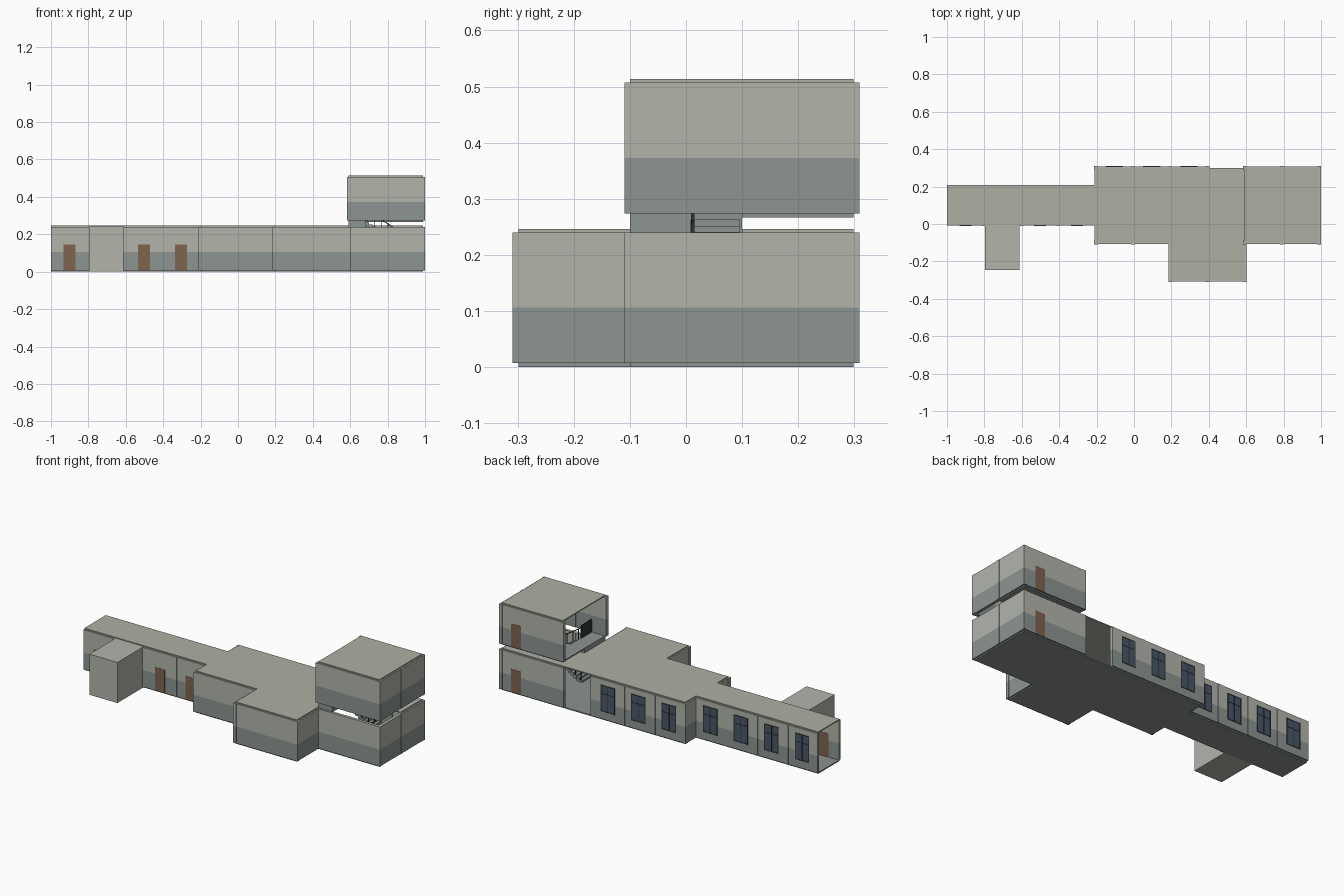
import bpy, bmesh, math
from mathutils import Vector

if "Cube" in bpy.data.objects:
    bpy.data.objects.remove(bpy.data.objects["Cube"])

T = 0.199                      # tile size
GX = [-1 + T * i for i in range(11)]
Y0, Y1, Y2, Y3 = (-1.5 * T, -0.5 * T, 0.5 * T, 1.5 * T)
LEVEL = 0.267                  # storey height
SLAB, WALL_TOP, SPLIT = 0.007, 0.240, 0.106
HALF, COL = 0.0085, 0.0105     # half thickness of walls and pillars


def material(name, rgb):
    m = bpy.data.materials.new(name)
    lin = [(c / 255 / 12.92) if c < 10 else ((c / 255 + 0.055) / 1.055) ** 2.4 for c in rgb]
    m.diffuse_color = (*lin, 1)
    m.use_nodes = True
    m.node_tree.nodes["Principled BSDF"].inputs["Base Color"].default_value = m.diffuse_color
    return m


LIGHT = material("pale plaster", (178, 181, 171))
DARK = material("grey green paint", (140, 149, 145))
ROOF = material("roof grey", (174, 176, 164))
FLOOR = material("floor grey", (140, 147, 144))
DOOR = material("door brown", (126, 99, 80))
GLASS = material("window blue", (72, 86, 104))
FRAME = material("frame dark", (50, 52, 56))


def add_box(bm, lo, hi):
    v = [bm.verts.new((x, y, z)) for z in (lo[2], hi[2])
         for x, y in ((lo[0], lo[1]), (hi[0], lo[1]), (hi[0], hi[1]), (lo[0], hi[1]))]
    for f in ((3, 2, 1, 0), (4, 5, 6, 7), (0, 1, 5, 4), (1, 2, 6, 5), (2, 3, 7, 6), (3, 0, 4, 7)):
        bm.faces.new([v[i] for i in f])


def make(name, boxes, mats, split=None):
    """Boxes joined in one object; faces below the split height get the second material."""
    bm = bmesh.new()
    for lo, hi in boxes:
        add_box(bm, lo, hi)
    if split is not None:
        bmesh.ops.bisect_plane(bm, geom=bm.verts[:] + bm.edges[:] + bm.faces[:],
                               plane_co=(0, 0, split), plane_no=(0, 0, 1))
        for f in bm.faces:
            f.material_index = int(f.calc_center_median().z < split)
    me = bpy.data.meshes.new(name)
    bm.to_mesh(me)
    bm.free()
    for m in mats:
        me.materials.append(m)
    ob = bpy.data.objects.new(name, me)
    bpy.context.collection.objects.link(ob)
    return ob


def x_run(y, i, j):
    """Wall panels along x from grid line i to j."""
    return [((GX[k], y), (GX[k + 1], y)) for k in range(i, j)]


def y_run(x, *ys):
    return [((x, a), (x, b)) for a, b in zip(ys, ys[1:])]


def walls(name, runs, base):
    panels, pillars = [], set()
    z0, z1 = base + SLAB, base + WALL_TOP
    for (ax, ay), (bx, by) in runs:
        along_x = ay == by
        px, py = (0, HALF) if along_x else (HALF, 0)
        panels.append(((ax - px, ay - py, z0), (bx + px, by + py, z1)))
        pillars |= {(round(ax, 4), round(ay, 4)), (round(bx, 4), round(by, 4))}
    make(name + "_walls", panels, (LIGHT, DARK), base + SPLIT)
    make(name + "_pillars", [((x - COL, y - COL, z0), (x + COL, y + COL, z1))
                             for x, y in sorted(pillars) if x > -0.99], (LIGHT, DARK), base + SPLIT)


def plates(xc, y, w, z0, z1, t):
    """Thin plates on both faces of a wall running along x."""
    out = []
    for s in (-1, 1):
        a, b = sorted((y + s * (HALF - 0.001), y + s * (HALF + t)))
        out.append(((xc - w / 2, a, z0), (xc + w / 2, b, z1)))
    return out


# walls of both storeys
CY0, CY1 = 0.0, T              # corridor sides
ground = (x_run(CY0, 0, 1) + x_run(CY0, 2, 4) + x_run(CY1, 0, 4)
          + y_run(GX[4], Y1, CY0) + y_run(GX[4], CY1, Y3)
          + x_run(Y1, 4, 6) + y_run(GX[6], Y0, Y1) + x_run(Y0, 6, 8) + y_run(GX[8], Y0, Y1)
          + x_run(Y1, 8, 10) + y_run(GX[10], Y1, Y2, Y3) + x_run(Y3, 8, 10) + x_run(Y3, 4, 7))
upper = x_run(Y1, 8, 10) + y_run(GX[10], Y1, Y2, Y3) + x_run(Y3, 8, 10)
walls("ground", ground, 0)
walls("upper", upper, LEVEL)

# floor and roof slabs as (x0, y0, x1, y1)
corridor = (GX[0], CY0, GX[4], CY1)
hall = (GX[4], Y1, GX[8], Y3)
front_room = (GX[6], Y0, GX[8], Y1)
tower = (GX[8], Y1, GX[10], Y3)
tower_back = (GX[8], Y2, GX[10], Y3)


def slabs(name, areas, z0, z1, mat):
    make(name, [((a, b, z0), (c, d, z1)) for a, b, c, d in areas], (mat,))


slabs("ground_floor", (corridor, hall, front_room, tower), 0, SLAB, FLOOR)
slabs("ground_roof", (corridor, hall, front_room, tower_back), WALL_TOP, 0.246, ROOF)
slabs("upper_floor", (tower_back,), LEVEL, LEVEL + SLAB, FLOOR)
slabs("upper_roof", (tower,), LEVEL + WALL_TOP, LEVEL + 0.246, ROOF)

# plain annex in front of the corridor
make("annex", [((-0.796, -0.245, 0.002), (-0.613, 0.002, 0.241))], (LIGHT,))

# doors
mid = lambda i: GX[i] + T / 2
for n, (i, y, base) in enumerate(((0, CY0, 0), (2, CY0, 0), (3, CY0, 0), (9, Y3, 0), (9, Y3, LEVEL))):
    make(f"door_{n + 1}", plates(mid(i), y, 0.064, base + SLAB, base + 0.145, 0.001), (DOOR,))

# windows: glass, outer frame, mullion and transom
for n, (i, y) in enumerate([(k, CY1) for k in range(4)] + [(k, Y3) for k in range(4, 7)]):
    c, w, z0, z1, b = mid(i), 0.092, 0.052, 0.208, 0.005
    make(f"window_glass_{n + 1}", plates(c, y, w, z0, z1, 0.001), (GLASS,))
    bars = []
    for s in (-1, 1):
        bars += plates(c + s * (w - b) / 2, y, b, z0, z1, 0.002)
    for z in (z0, z1 - b, 0.155):
        bars += plates(c, y, w, z, z + b, 0.002)
    bars += plates(c, y, b, z0, z1, 0.002)
    make(f"window_frame_{n + 1}", bars, (FRAME,))

# U-shaped stair: upper flight at the back, lower flight at the front
XA, XB, N = 0.682, 0.886, 11
run, rise = (XB - XA) / N, LEVEL / (2 * (N + 1))
top, half = LEVEL + SLAB, SLAB + LEVEL / 2
steps = []
for k in range(N):
    x = XA + k * run
    zu, zl = top - rise * (k + 1), SLAB + rise * (k + 1)
    steps.append(((x, 0.008, zu - 0.02), (x + run, 0.095, zu)))
    steps.append(((x, -0.095, max(SLAB, zl - 0.02)), (x + run, -0.008, zl)))
make("stair_steps", steps, (DARK,))
make("stair_landings", [((GX[8], Y1, 0.238), (XA, Y2, top)),
                        ((XB, Y1 + HALF, half - 0.02), (GX[10] - HALF, Y2, half))], (DARK,))

# railings: balusters on the flights and a guard on the top landing
rails = []
for k in range(0, N, 2):
    x = XA + (k + 0.5) * run
    for y, z in ((0.012, top - rise * (k + 1)), (-0.012, SLAB + rise * (k + 1))):
        rails.append(((x - 0.002, y - 0.002, z), (x + 0.002, y + 0.002, z + 0.065)))
make("stair_balusters", rails, (FRAME,))
for name, y, za, zb in (("upper_handrail", 0.012, top + 0.06, half + 0.06),
                        ("lower_handrail", -0.012, SLAB + 0.07, half + 0.06)):
    rail = make(name, [((XA, y - 0.003, -0.003), (XB, y + 0.003, 0.003))], (FRAME,))
    for v in rail.data.vertices:
        v.co.z += za + (zb - za) * (v.co.x - XA) / (XB - XA)
make("landing_guard", [((XA - 0.006, Y1 + HALF, top), (XA, 0.005, top + 0.075))], (FRAME,))
